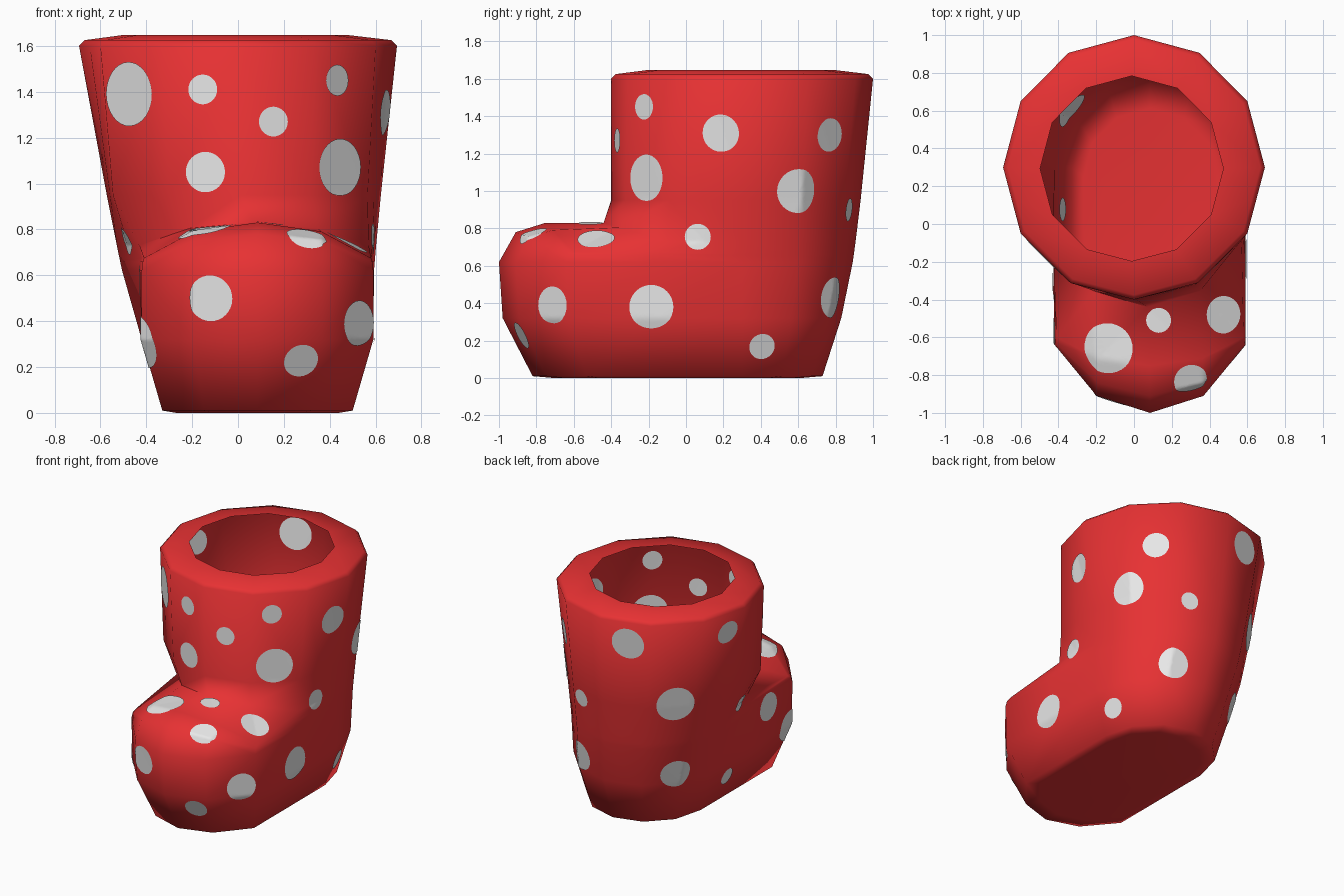
import bpy, bmesh, math
from mathutils import Vector
from mathutils.bvhtree import BVHTree

if "Cube" in bpy.data.objects:
    bpy.data.objects.remove(bpy.data.objects["Cube"])


def material(name, rgb):
    m = bpy.data.materials.new(name)
    m.diffuse_color = (*rgb, 1)
    m.use_nodes = True
    m.node_tree.nodes["Principled BSDF"].inputs["Base Color"].default_value = m.diffuse_color
    return m


red = material("boot red", (0.8, 0.031, 0.033))
white = material("spot white", (0.8, 0.8, 0.8))


def ring(z, fx, fw, fy, depth, arch=0.0, back=None):
    """14-point loop: front arc (centre, half width, front y, depth, drop) and a back arc by rule."""
    bz = z - arch if arch else z
    t = max(0, (bz - 0.32) / 1.28)
    bx, bw, by = 0.085 * (1 - t ** 0.5), 0.505 + 0.188 * t, 0.83 + 0.17 * t ** 0.7
    if back:
        bx, bw, by = fx, fw, back
    q = 0.9 if fy < -0.5 else 0.5
    half = [(fx, 0, fy, z), (fx, fw * 0.56, fy + depth * 0.25, z - arch * 0.25),
            (fx, fw, fy + depth, z - arch),
            (fx * q + bx * (1 - q), fw * q + bw * (1 - q), (fy + depth + 0.3) / 2, bz)]
    for a in (0, 30, 60, 90):
        r = math.radians(a)
        half.append((bx, bw * math.cos(r), 0.3 + (by - 0.3) * math.sin(r), bz))
    pts = [(c + w, y, h) for c, w, y, h in half]
    return pts + [(c - w, y, h) for c, w, y, h in half[6:0:-1]]


def shrink(pts, k, cx, cy, dz):
    return [(cx + (x - cx) * k, cy + (y - cy) * k, z + dz) for x, y, z in pts]


# hollow thin shell: sole, toe, instep, ankle, shaft, and a wide flat lip at the top
sole = ring(.01, .085, .415, -.82, .29, back=.73)
top = ring(1.60, 0, .60, -.40, .35)
rings = [shrink(sole, .85, .085, -.05, -.01), sole,
         ring(.32, .085, .505, -.98, .35),
         ring(.62, .085, .505, -1.0, .36),
         ring(.78, .085, .50, -.91, .28, .12),
         ring(.83, .085, .495, -.75, .15, .155),
         ring(.83, .07, .50, -.44, .34, .1),
         ring(.95, .01, .555, -.40, .31),
         top,
         shrink(top, .965, 0, .3, .025), shrink(top, .7, -.04, .28, .048)]

bm = bmesh.new()
loops = [[bm.verts.new(p) for p in r] for r in rings]
count = len(rings[0])
for a, b in zip(loops, loops[1:]):
    for i in range(count):
        j = (i + 1) % count
        bm.faces.new((a[i], a[j], b[j], b[i]))
bm.faces.new(loops[0][::-1])
bmesh.ops.triangulate(bm, faces=[f for f in bm.faces if len(f.verts) == 4])
bm.normal_update()
surface = BVHTree.FromBMesh(bm)


def finish(bm, name, mat, angle):
    me = bpy.data.meshes.new(name)
    bm.to_mesh(me)
    bm.free()
    me.materials.append(mat)
    ob = bpy.data.objects.new(name, me)
    bpy.context.collection.objects.link(ob)
    bpy.ops.object.select_all(action='DESELECT')
    ob.select_set(True)
    bpy.context.view_layer.objects.active = ob
    bpy.ops.object.shade_smooth_by_angle(angle=math.radians(angle))


finish(bm, "boot", red, 75)
spots = bmesh.new()


def add_spot(origin, direction, radius, steps=7, segs=32):
    """Thin round plates draped on both sides of the shell where a ray hits it."""
    loc, n, _, _ = surface.ray_cast(origin, direction)
    u = n.orthogonal().normalized()
    v = n.cross(u)
    for offset in (0.005, -0.005):

        def drape(p):
            q, m, _, _ = surface.find_nearest(p)
            return spots.verts.new(q + m * offset)

        def face(*vs):
            spots.faces.new(vs if offset > 0 else vs[::-1])

        centre, prev = drape(loc), None
        for s in range(1, steps + 1):
            r = radius * s / steps
            cur = []
            for k in range(segs):
                a = 2 * math.pi * k / segs
                cur.append(drape(loc + (u * math.cos(a) + v * math.sin(a)) * r))
            for k in range(segs):
                j = (k + 1) % segs
                if prev:
                    face(prev[k], cur[k], cur[j], prev[j])
                else:
                    face(centre, cur[k], cur[j])
            prev = cur


def side_spots(cx, cy, table):
    """Spots given as (compass angle, height, radius) around a vertical axis."""
    for angle, z, r in table:
        a = math.radians(angle)
        d = Vector((math.cos(a), math.sin(a), 0))
        add_spot(Vector((cx, cy, z)) + d * 3, -d, r)


# shaft spots
side_spots(0, .3, [(225, 1.39, .14), (257, 1.41, .065), (283, 1.27, .065), (309.5, 1.45, .068),
                   (311, 1.07, .125), (258, 1.05, .088), (350, 1.31, .1), (46, 1.3, .09),
                   (28.5, 1.0, .118), (67, .9, .062), (106, 1.44, .115), (169, 1.45, .085),
                   (135, .97, .13)])
# foot and heel spots
side_spots(.08, -.1, [(18, .755, .07), (164, .75, .065), (256.5, .5, .1), (306, .39, .1),
                      (350.5, .38, .118), (284, .23, .077), (75, .43, .11), (49, .17, .07),
                      (226, .31, .12), (206, .55, .1), (121, .4, .11), (159, .19, .062)])
# spots on top of the toe
for x, y, r in [(.3, -.83, .09), (-.14, -.66, .135), (.13, -.51, .066), (.47, -.48, .1)]:
    add_spot(Vector((x, y, 3)), Vector((0, 0, -1)), r)
finish(spots, "spots", white, 60)
